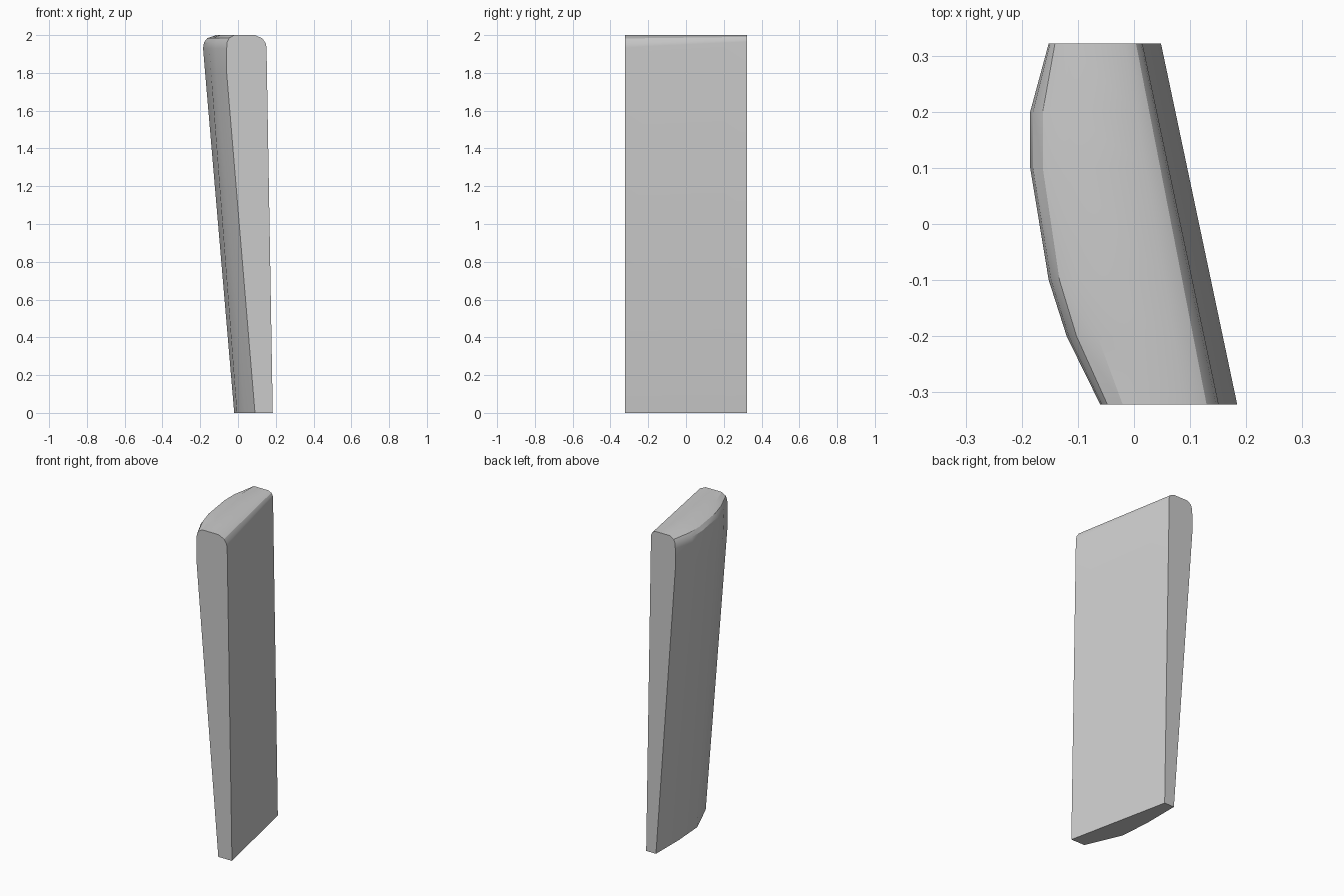
import bpy, bmesh

if "Cube" in bpy.data.objects:
    bpy.data.objects.remove(bpy.data.objects["Cube"])

# Stations along y: y, upper left x, lower left x, left rounding width, inset at z = 1.8
stations = [
    (-0.322, -0.060, 0.090, 0.040, 0.000),
    (-0.200, -0.120, 0.036, 0.055, 0.006),
    (-0.100, -0.152, -0.006, 0.060, 0.009),
    (0.100, -0.185, -0.020, 0.070, 0.011),
    (0.200, -0.185, -0.020, 0.070, 0.011),
    (0.322, -0.152, -0.019, 0.035, 0.000),
]


def section(y, top_left, bottom_left, w, inset):
    """Cross-section: straight right side, rounded top, tapered left side."""
    t = (y + 0.322) / 0.644
    right = 0.184 - 0.136 * t
    upper = right - 0.033
    r = 0.060 - 0.028 * t          # right rounding shrinks towards the back
    pts = [(right, 0), (upper, 2 - 1.1 * r),
           (upper - 0.08 * r, 2 - 0.7 * r), (upper - 0.36 * r, 2 - 0.3 * r),
           (upper - r, 2),
           (top_left + w, 2), (top_left + 0.32 * w, 1.984),
           (top_left + 0.07 * w, 1.962), (top_left, 1.93),
           (top_left + inset, 1.80), (bottom_left, 0)]
    return [(x, y, z) for x, z in pts]


# Tapered slab lofted through the sections
bm = bmesh.new()
rings = [[bm.verts.new(p) for p in section(*s)] for s in stations]
for a, b in zip(rings, rings[1:]):
    n = len(a)
    for i in range(n):
        j = (i + 1) % n
        bm.faces.new((a[i], a[j], b[j], b[i]))
bm.faces.new(rings[0])
bm.faces.new(rings[-1])
bmesh.ops.recalc_face_normals(bm, faces=bm.faces)
mesh = bpy.data.meshes.new("tapered_slab")
bm.to_mesh(mesh)
bm.free()
slab = bpy.data.objects.new("tapered_slab", mesh)
bpy.context.collection.objects.link(slab)

# Smooth the shallow facets, keep the edges sharp
bpy.context.view_layer.objects.active = slab
slab.select_set(True)
bpy.ops.object.shade_smooth_by_angle(angle=0.45)
